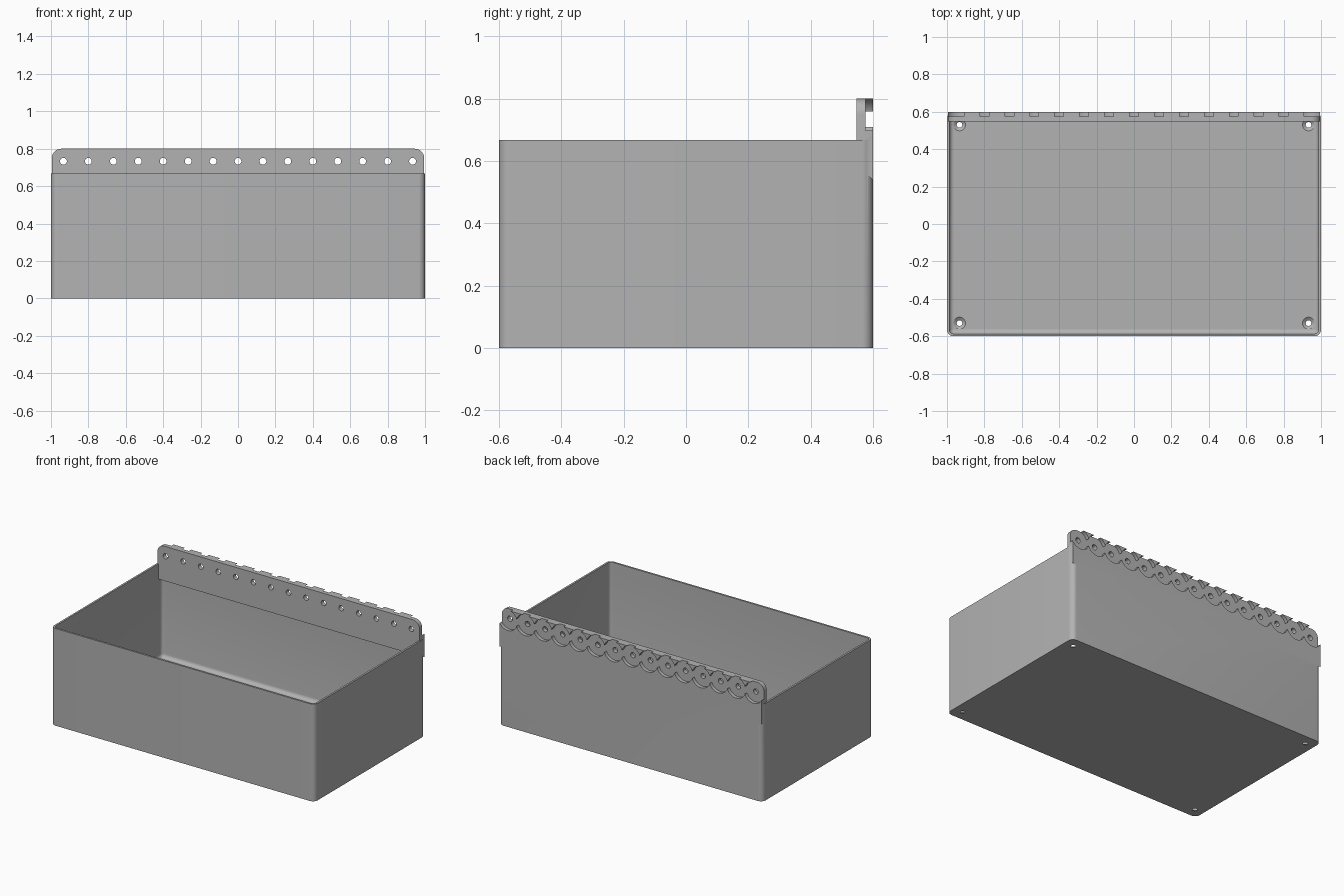
import bpy, bmesh, math

cube = bpy.data.objects.get("Cube")
if cube:
    bpy.data.objects.remove(cube)

GREY = (0.45, 0.45, 0.45, 1)
mat = bpy.data.materials.new("plain grey")
mat.use_nodes = True
mat.diffuse_color = GREY
mat.node_tree.nodes["Principled BSDF"].inputs["Base Color"].default_value = GREY


def loft(name, rings):
    """Solid skinned through equal-length rings and capped at both ends."""
    bm = bmesh.new()
    loops = [[bm.verts.new(p) for p in ring] for ring in rings]
    n = len(loops[0])
    for a, b in zip(loops, loops[1:]):
        for i in range(n):
            j = (i + 1) % n
            bm.faces.new((a[i], a[j], b[j], b[i]))
    bm.faces.new(loops[0][::-1])
    bm.faces.new(loops[-1])
    bmesh.ops.recalc_face_normals(bm, faces=bm.faces)
    mesh = bpy.data.meshes.new(name)
    bm.to_mesh(mesh)
    bm.free()
    mesh.materials.append(mat)
    obj = bpy.data.objects.new(name, mesh)
    bpy.context.collection.objects.link(obj)
    return obj


def rounded(hx, hy, r, z, steps=8):
    """Rounded rectangle at height z."""
    pts = []
    for k, (sx, sy) in enumerate(((1, 1), (-1, 1), (-1, -1), (1, -1))):
        for i in range(steps + 1):
            a = math.pi / 2 * (k + i / steps)
            pts.append((sx * (hx - r) + r * math.cos(a),
                        sy * (hy - r) + r * math.sin(a), z))
    return pts


def lathe(profile, place, sides=48):
    """Turned cutter from (radius, depth) pairs; place maps local to world."""
    rings = []
    for r, d in profile:
        angles = [2 * math.pi * i / sides for i in range(sides)]
        rings.append([place(r * math.cos(a), r * math.sin(a), d) for a in angles])
    return loft("cutter", rings)


def combine(target, tool, operation):
    """Apply a boolean and discard the tool."""
    bpy.context.view_layer.objects.active = target
    mod = target.modifiers.new("join", "BOOLEAN")
    mod.operation, mod.solver, mod.object = operation, "EXACT", tool
    bpy.ops.object.modifier_apply(modifier=mod.name)
    bpy.data.objects.remove(tool)


# Open tray: outer wall, thin rim, inner wall, rounded inner foot, floor
HX, HY, RIM, WALL, FLOOR, FOOT, R = 1, 0.6, 0.667, 0.013, 0.015, 0.025, 0.035
rings = [rounded(HX, HY, R, 0), rounded(HX, HY, R, RIM),
         rounded(HX - WALL, HY - WALL, R - WALL, RIM)]
for i in range(6):
    a = math.pi / 2 * i / 5
    inset = WALL + FOOT * (1 - math.cos(a))
    rings.append(rounded(HX - inset, HY - inset, max(R - inset, 0.004),
                         FLOOR + FOOT * (1 - math.sin(a))))
tray = loft("storage_tray", rings)

# Mounting strip along the back, rounded top corners and sloped underside
TOP, CORNER, END, FRONT, LOW = 0.8, 0.05, 0.995, 0.547, 0.562
right = [(END, LOW)]
for i in range(9):
    a = math.pi / 2 * i / 8
    right.append((END - CORNER + CORNER * math.cos(a),
                  TOP - CORNER + CORNER * math.sin(a)))
outline = right + [(-x, z) for x, z in reversed(right)]
strip = loft("mounting_strip", [
    [(x, FRONT, z) for x, z in outline],
    [(x, 0.577, z) for x, z in outline],
    [(x, HY, z - 0.025 if z == LOW else z) for x, z in outline]])
combine(tray, strip, "UNION")

# Row of round pockets in the strip's back, each with a small through hole
for i in range(-7, 8):
    cx = i * 2 / 15
    cutter = lathe([(0.018, 0.5), (0.018, 0.576), (0.0713, 0.576), (0.0713, 0.65)],
                   lambda u, v, d: (cx + u, d, 0.733 + v))
    combine(tray, cutter, "DIFFERENCE")

# Countersunk screw holes in the floor corners
for sx in (-1, 1):
    for sy in (-1, 1):
        cutter = lathe([(0.015, -0.05), (0.015, 0.003), (0.032, FLOOR), (0.032, 0.04)],
                       lambda u, v, d: (sx * 0.933 + u, sy * 0.53 + v, d))
        combine(tray, cutter, "DIFFERENCE")

# Smooth curved walls, keep edges crisp
bpy.ops.object.select_all(action="DESELECT")
tray.select_set(True)
bpy.context.view_layer.objects.active = tray
bpy.ops.object.shade_smooth_by_angle(angle=math.radians(30))
